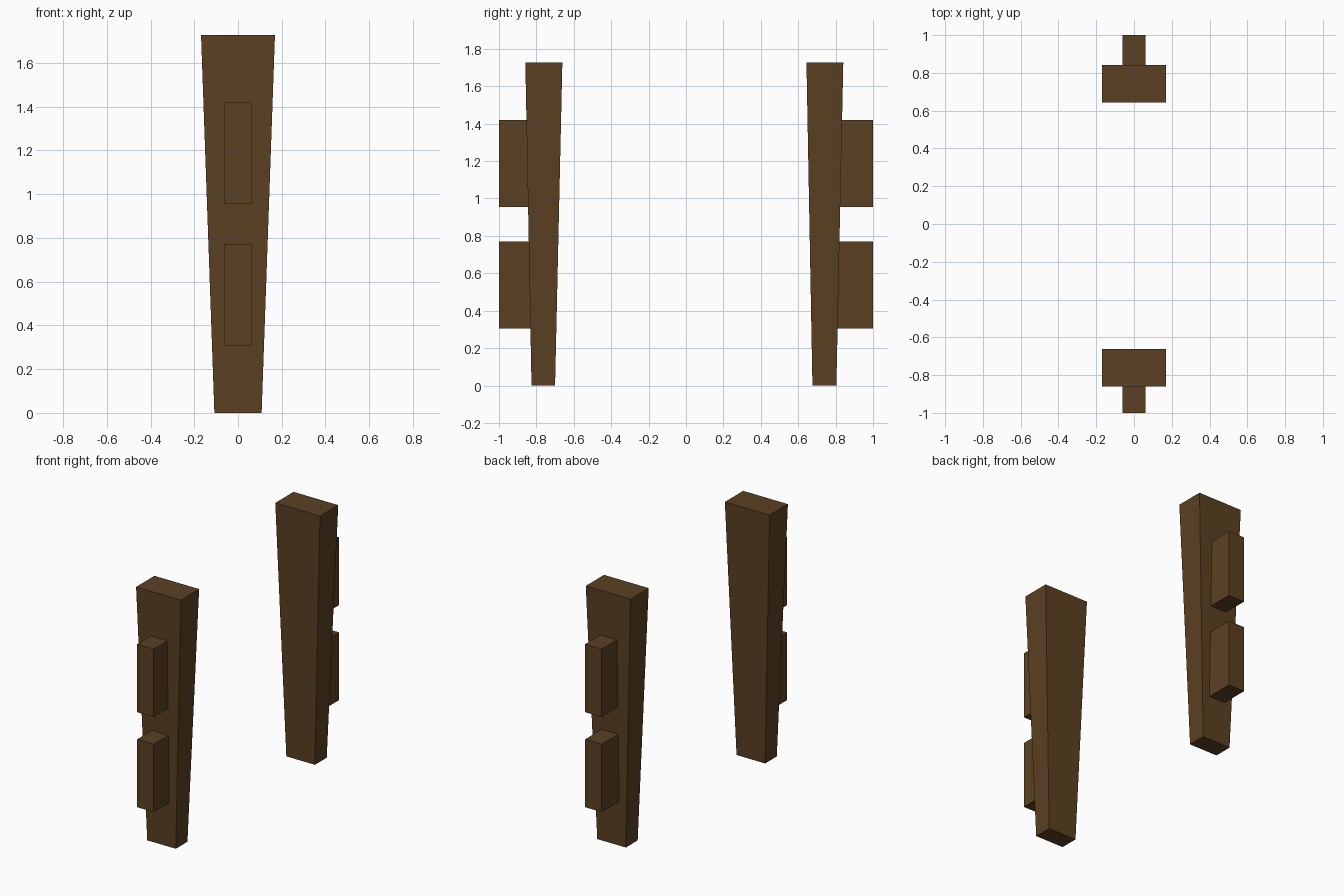
import bpy
import bmesh

if "Cube" in bpy.data.objects:
    bpy.data.objects.remove(bpy.data.objects["Cube"])

wood = bpy.data.materials.new("dark brown wood")
wood.diffuse_color = (0.105, 0.052, 0.016, 1)
wood.use_nodes = True
wood.node_tree.nodes["Principled BSDF"].inputs["Base Color"].default_value = wood.diffuse_color


def tapered_box(name, bottom, top):
    """Box between two rectangles, each given as (x0, x1, y0, y1, z)."""
    bm = bmesh.new()
    rings = []
    for x0, x1, y0, y1, z in (bottom, top):
        corners = ((x0, y0), (x1, y0), (x1, y1), (x0, y1))
        rings.append([bm.verts.new((x, y, z)) for x, y in corners])
    low, high = rings
    bm.faces.new(low[::-1])
    bm.faces.new(high)
    for i in range(4):
        j = (i + 1) % 4
        bm.faces.new((low[i], low[j], high[j], high[i]))
    mesh = bpy.data.meshes.new(name)
    bm.to_mesh(mesh)
    bm.free()
    mesh.materials.append(wood)
    obj = bpy.data.objects.new(name, mesh)
    bpy.context.collection.objects.link(obj)
    return obj


# Each side: name, outward direction, post y range at the bottom and top
sides = (
    ("front", -1, (-0.826, -0.70), (-0.859, -0.661)),
    ("back", 1, (0.676, 0.804), (0.644, 0.841)),
)
for side, sign, foot, head in sides:
    # Post widening towards the top
    tapered_box(side + "_post", (-0.108, 0.108, *foot, 0), (-0.169, 0.169, *head, 1.728))
    # Two blocks set into the outer face of the post
    y0, y1 = sorted((sign * 0.78, sign * 1.0))
    for level, z0, z1 in (("lower", 0.305, 0.769), ("upper", 0.954, 1.419)):
        block = (-0.062, 0.062, y0, y1)
        tapered_box(f"{side}_{level}_block", (*block, z0), (*block, z1))
